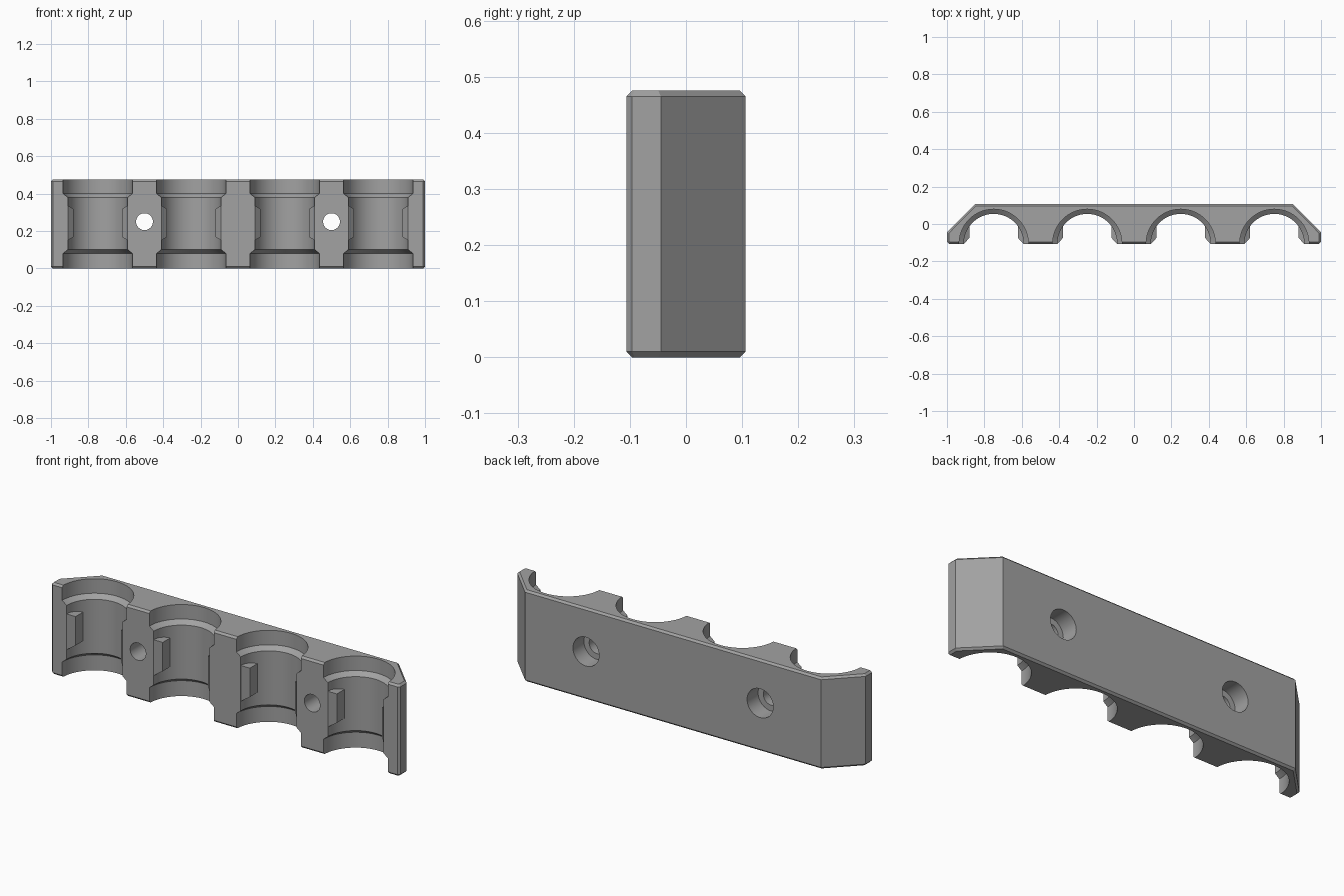
import bpy, bmesh, math
from mathutils import Matrix

cube = bpy.data.objects.get("Cube")
if cube:
    bpy.data.objects.remove(cube, do_unlink=True)

FRONT, BACK, HEIGHT = -0.106, 0.106, 0.475

grey = bpy.data.materials.new("plain grey")
grey.use_nodes = True
color = (0.36, 0.36, 0.36, 1)
grey.diffuse_color = color
grey.node_tree.nodes["Principled BSDF"].inputs["Base Color"].default_value = color


def finish(name, bm):
    bmesh.ops.recalc_face_normals(bm, faces=bm.faces)
    mesh = bpy.data.meshes.new(name)
    bm.to_mesh(mesh)
    bm.free()
    mesh.materials.append(grey)
    obj = bpy.data.objects.new(name, mesh)
    bpy.context.collection.objects.link(obj)
    return obj


def loft(bm, rings):
    """Bridge equal-length rings of points and cap both ends."""
    loops = [[bm.verts.new(p) for p in ring] for ring in rings]
    n = len(loops[0])
    for a, b in zip(loops, loops[1:]):
        for i in range(n):
            j = (i + 1) % n
            bm.faces.new((a[i], a[j], b[j], b[i]))
    bm.faces.new(loops[0][::-1])
    bm.faces.new(loops[-1])


def lathe(name, profile, matrix, sides=64):
    """Turn (radius, height) points about the local z axis."""
    bm = bmesh.new()
    turns = [2 * math.pi * i / sides for i in range(sides)]
    loft(bm, [[(r * math.cos(t), r * math.sin(t), z) for t in turns] for r, z in profile])
    bm.transform(matrix)
    return finish(name, bm)


def cut(target, cutter):
    """Subtract the cutter, then throw it away."""
    mod = target.modifiers.new("cut", 'BOOLEAN')
    mod.operation = 'DIFFERENCE'
    mod.solver = 'EXACT'
    mod.object = cutter
    bpy.context.view_layer.update()
    evaluated = target.evaluated_get(bpy.context.evaluated_depsgraph_get())
    mesh = bpy.data.meshes.new_from_object(evaluated)
    target.modifiers.clear()
    target.data = mesh
    bpy.data.objects.remove(cutter, do_unlink=True)


# Body: plan outline extruded, rim edges chamfered
half = [(0.99, FRONT), (1, -0.096), (1, -0.045), (0.85, BACK)]
plan = half + [(-x, y) for x, y in reversed(half)]
bm = bmesh.new()
loft(bm, [[(x, y, z) for x, y in plan] for z in (0, HEIGHT)])
rim = [e for e in bm.edges if abs(e.verts[0].co.z - e.verts[1].co.z) < 1e-4]
bmesh.ops.bevel(bm, geom=rim, offset=0.01, segments=1, affect='EDGES')
body = finish("rack_body", bm)

# Four channels, wide at the ends, each with two gripping tabs
WIDE, NARROW = 0.185, 0.16
channel = [(WIDE, -0.05), (WIDE, 0.08), (NARROW, 0.1),
           (NARROW, 0.38), (WIDE, 0.4), (WIDE, 0.55)]
for x in (-0.75, -0.25, 0.25, 0.75):
    cutter = lathe("channel_cutter", channel, Matrix.Translation((x, FRONT, 0)), 96)
    for side in (-1, 1):
        bm = bmesh.new()
        rings = []
        for dx, y, dz in ((0.13, -0.075, 0.075), (0.2, -0.147, 0.117)):
            mid = 0.243
            rings.append([(x + side * dx, y, mid - dz), (x + side * dx, 0.06, mid - dz),
                          (x + side * dx, 0.06, mid + dz), (x + side * dx, y, mid + dz)])
        loft(bm, rings)
        cut(cutter, finish("tab_block", bm))
    cut(body, cutter)

# Two screw holes, counterbored from the back
screw = [(0.045, -0.2), (0.045, 0.016), (0.075, 0.016), (0.075, 0.2)]
for x in (-0.5, 0.5):
    turn = Matrix.Translation((x, 0, 0.25)) @ Matrix.Rotation(-math.pi / 2, 4, 'X')
    cut(body, lathe("screw_hole_cutter", screw, turn, 48))

# Smooth the round walls, keep the edges crisp
bpy.ops.object.select_all(action='DESELECT')
body.select_set(True)
bpy.context.view_layer.objects.active = body
bpy.ops.object.shade_smooth_by_angle(angle=math.radians(20))
